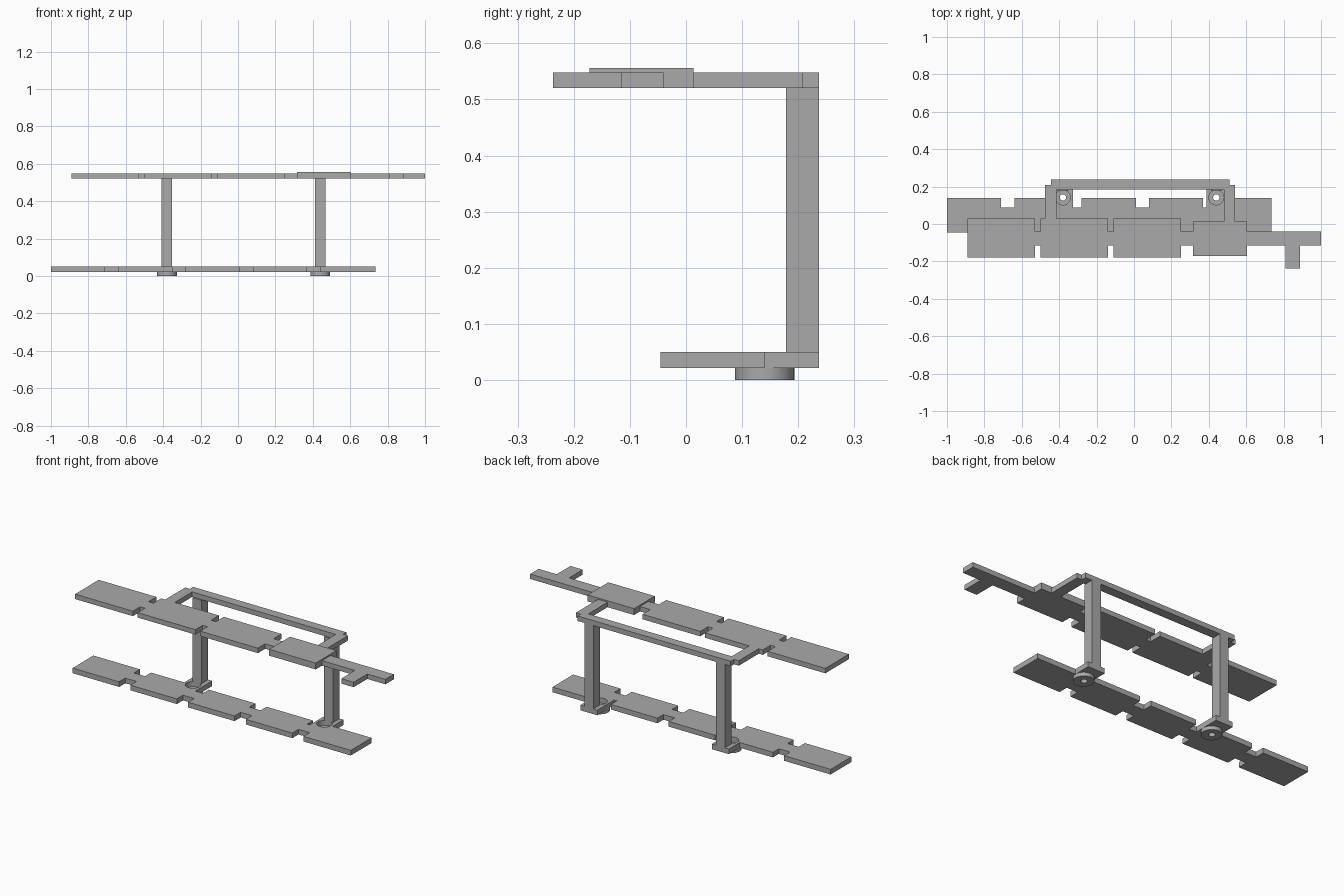
import bpy, bmesh

cube = bpy.data.objects.get("Cube")
if cube:
    bpy.data.objects.remove(cube, do_unlink=True)

# One plain grey for everything
grey = bpy.data.materials.new("plain grey")
grey.use_nodes = True
colour = (0.4, 0.4, 0.4, 1)
grey.diffuse_color = colour
grey.node_tree.nodes["Principled BSDF"].inputs["Base Color"].default_value = colour


def extrude(name, outline, z0, z1):
    """Extrude a flat outline between two heights."""
    bm = bmesh.new()
    face = bm.faces.new([bm.verts.new((x, y, z0)) for x, y in outline])
    top = bmesh.ops.extrude_face_region(bm, geom=[face])["geom"]
    moved = [v for v in top if isinstance(v, bmesh.types.BMVert)]
    bmesh.ops.translate(bm, verts=moved, vec=(0, 0, z1 - z0))
    bmesh.ops.recalc_face_normals(bm, faces=bm.faces)
    mesh = bpy.data.meshes.new(name)
    bm.to_mesh(mesh)
    bm.free()
    mesh.materials.append(grey)
    obj = bpy.data.objects.new(name, mesh)
    bpy.context.collection.objects.link(obj)
    return obj


def box(name, x0, x1, y0, y1, z0, z1):
    return extrude(name, [(x0, y0), (x1, y0), (x1, y1), (x0, y1)], z0, z1)


def strip(name, steps, z0, z1):
    """Plate whose front and back edges step along x: (x end, y front, y back)."""
    front, back, x = [], [], -1 if name == "lower_plate" else -0.89
    for end, lo, hi in steps:
        for chain, y in ((front, lo), (back, hi)):
            if chain and chain[-1][1] == y:
                chain[-1] = (end, y)
            else:
                chain += [(x, y), (end, y)]
        x = end
    return extrude(name, front + back[::-1], z0, z1)


def cylinder(name, x, y, r, z0, z1):
    bpy.ops.mesh.primitive_cylinder_add(
        vertices=48, radius=r, depth=z1 - z0, location=(x, y, (z0 + z1) / 2))
    obj = bpy.context.object
    obj.name = name
    obj.data.materials.append(grey)
    return obj


def boolean(obj, other, operation):
    mod = obj.modifiers.new(operation.lower(), "BOOLEAN")
    mod.object, mod.operation, mod.solver = other, operation, "EXACT"
    bpy.context.view_layer.objects.active = obj
    bpy.ops.object.modifier_apply(modifier=mod.name)
    bpy.data.objects.remove(other, do_unlink=True)


# Lower plate with notches on both long edges
wide, neck = (-0.045, 0.14), (0.01, 0.087)
steps = []
for x in (-0.71, -0.35, 0.01, 0.37):
    steps += [(x, *wide), (x + 0.07, *neck)]
steps.append((0.735, *wide))
lower = strip("lower_plate", steps, 0.021, 0.05)

# Mounting tabs, holes, washers and posts
for side, x in (("right", -0.38), ("left", 0.44)):
    boolean(lower, box("tab", x - 0.053, x + 0.053, 0.07, 0.237, 0.021, 0.05), "UNION")
    boolean(lower, cylinder("hole", x, 0.142, 0.04, 0, 0.1), "DIFFERENCE")
    washer = cylinder(side + "_washer", x, 0.14, 0.053, 0, 0.021)
    boolean(washer, cylinder("bore", x, 0.142, 0.017, -0.1, 0.1), "DIFFERENCE")
    bpy.ops.object.select_all(action="DESELECT")
    washer.select_set(True)
    bpy.context.view_layer.objects.active = washer
    bpy.ops.object.shade_smooth_by_angle()
    box(side + "_post", x - 0.028, x + 0.028, 0.178, 0.237, 0.05, 0.52)

# Upper plate: three panels, a wider pad, then a thin beam with a side stub
panel, beam = (-0.18, 0.03), (-0.115, -0.04)
steps = []
for end, gap in ((-0.53, 0.03), (-0.14, 0.03), (0.25, 0.065)):
    steps += [(end, *panel), (end + gap, *beam)]
steps += [(0.605, -0.172, 0.013), (0.81, *beam), (0.887, -0.237, -0.04), (1, *beam)]
strip("upper_plate", steps, 0.52, 0.548)
box("raised_pad", 0.315, 0.605, -0.172, 0.013, 0.548, 0.556)

# Rear frame joining the posts to the upper plate
extrude("rear_frame", [
    (-0.475, 0.03), (-0.415, 0.03), (-0.415, 0.185), (0.48, 0.185), (0.48, 0.013),
    (0.54, 0.013), (0.54, 0.208), (0.51, 0.208), (0.51, 0.237),
    (-0.445, 0.237), (-0.445, 0.208), (-0.475, 0.208)], 0.52, 0.548)
